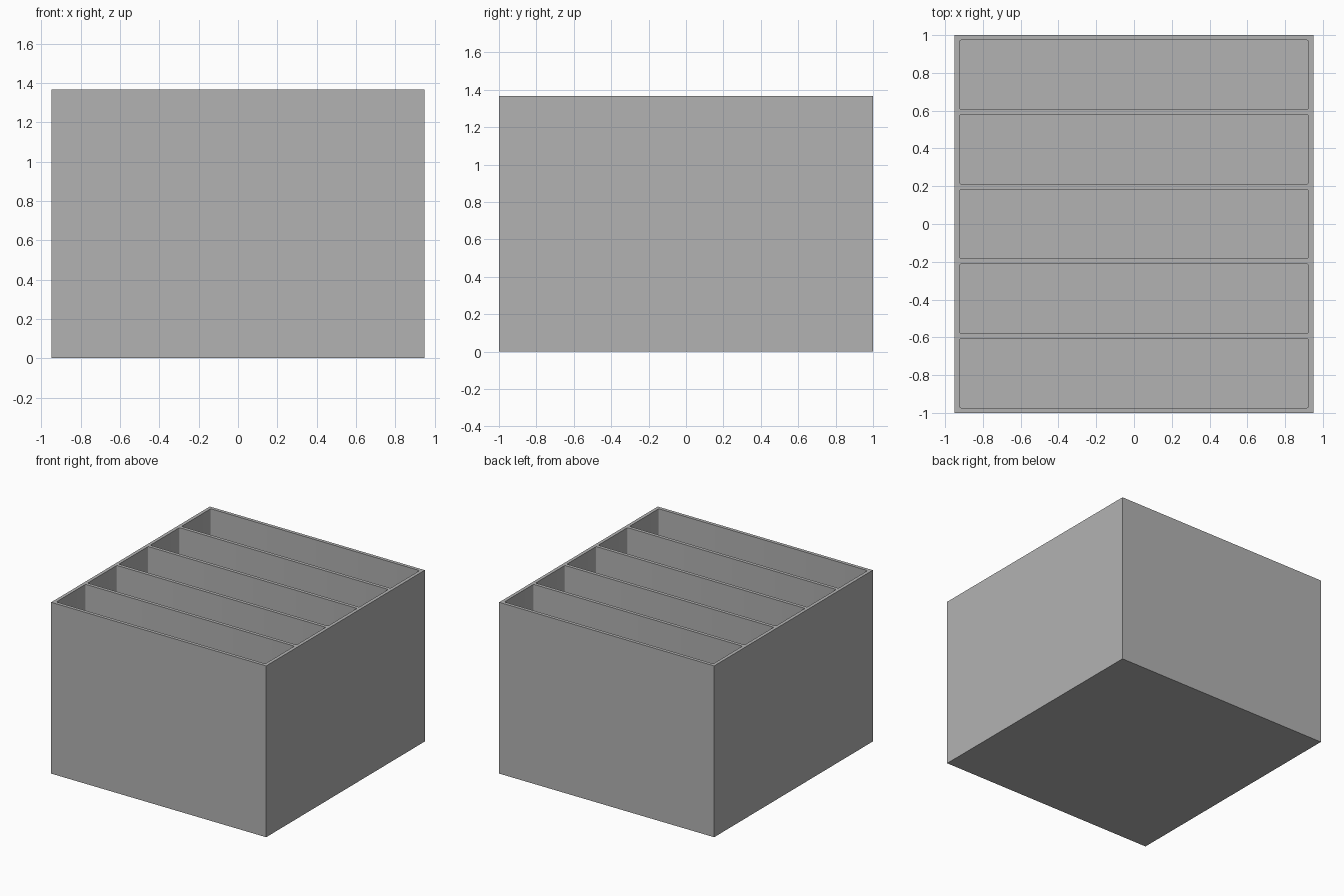
import bpy
import bmesh
from mathutils import Matrix, Vector

# Dimensions
WIDTH, DEPTH, HEIGHT = 1.898, 2.0, 1.367
WALL = 0.027
FLOOR = 0.027
COMPARTMENTS = 5
CORNER = 0.008

default_cube = bpy.data.objects.get("Cube")
if default_cube:
    bpy.data.objects.remove(default_cube, do_unlink=True)


def make_material(name, colour):
    mat = bpy.data.materials.new(name)
    mat.use_nodes = True
    mat.diffuse_color = colour
    mat.node_tree.nodes["Principled BSDF"].inputs["Base Color"].default_value = colour
    return mat


def add_box(bm, size, centre):
    matrix = Matrix.Translation(centre) @ Matrix.Diagonal(Vector(size).to_4d())
    bmesh.ops.create_cube(bm, size=1, matrix=matrix)


def make_object(name, bm, mat):
    mesh = bpy.data.meshes.new(name)
    bm.to_mesh(mesh)
    bm.free()
    mesh.materials.append(mat)
    obj = bpy.data.objects.new(name, mesh)
    bpy.context.collection.objects.link(obj)
    return obj


grey = make_material("plain grey", (0.45, 0.45, 0.45, 1))

# Solid outer block
bm = bmesh.new()
add_box(bm, (WIDTH, DEPTH, HEIGHT), (0, 0, HEIGHT / 2))
tray = make_object("divided_box", bm, grey)

# Row of pockets with softened upright corners, reaching above the rim
bm = bmesh.new()
pocket = (DEPTH - WALL * (COMPARTMENTS + 1)) / COMPARTMENTS
for i in range(COMPARTMENTS):
    y = (i - (COMPARTMENTS - 1) / 2) * (pocket + WALL)
    add_box(bm, (WIDTH - 2 * WALL, pocket, HEIGHT), (0, y, FLOOR + HEIGHT / 2))
upright = [e for e in bm.edges
           if abs(e.verts[0].co.z - e.verts[1].co.z) > HEIGHT / 2]
bmesh.ops.bevel(bm, geom=upright, offset=CORNER, segments=4, profile=0.5,
                affect='EDGES')
cutter = make_object("pocket_cutter", bm, grey)
cutter.hide_render = True

# Hollow the block, then discard the cutter
cut = tray.modifiers.new("pockets", 'BOOLEAN')
cut.operation = 'DIFFERENCE'
cut.solver = 'EXACT'
cut.object = cutter
bpy.context.view_layer.objects.active = tray
tray.select_set(True)
bpy.ops.object.modifier_apply(modifier=cut.name)
bpy.data.objects.remove(cutter, do_unlink=True)

bpy.ops.object.shade_smooth_by_angle()
